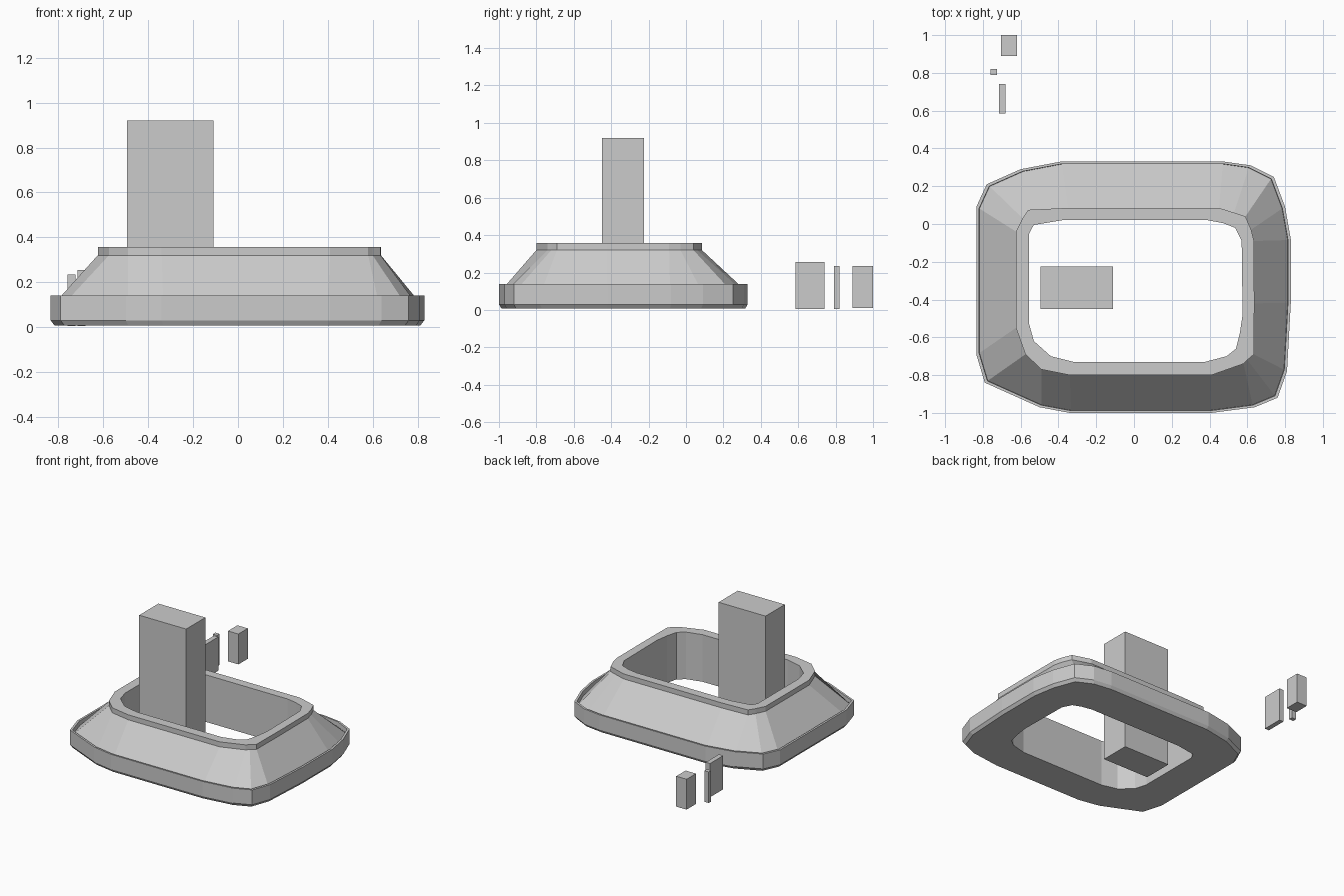
import bpy, bmesh

if "Cube" in bpy.data.objects:
    bpy.data.objects.remove(bpy.data.objects["Cube"])

# Matching plan outlines, counter-clockwise from the front left
OUTER = [(-.34, -1), (.41, -1), (.64, -.97), (.76, -.92), (.81, -.78), (.83, -.42),
         (.83, -.08), (.80, .09), (.74, .25), (.62, .31), (.48, .33), (-.39, .33),
         (-.60, .29), (-.78, .21), (-.835, .09), (-.835, -.69), (-.79, -.84), (-.50, -.97)]
TOP = [(-.34, -.80), (.41, -.80), (.58, -.74), (.60, -.72), (.635, -.69), (.637, -.42),
       (.635, -.09), (.62, -.03), (.59, .04), (.53, .06), (.45, .085), (-.35, .085),
       (-.56, .075), (-.59, .03), (-.625, -.04), (-.625, -.55), (-.575, -.69), (-.49, -.77)]
INNER = [(-.32, -.73), (.375, -.73), (.49, -.70), (.54, -.66), (.56, -.58), (.575, -.48),
         (.57, -.09), (.555, -.06), (.535, -.02), (.47, .005), (.39, .02), (-.38, .02),
         (-.53, -.005), (-.545, -.03), (-.555, -.05), (-.555, -.53), (-.53, -.62), (-.44, -.70)]
CENTRE_Y = -.335


def finish(name, bm):
    bmesh.ops.recalc_face_normals(bm, faces=bm.faces[:])
    mesh = bpy.data.meshes.new(name)
    bm.to_mesh(mesh)
    bm.free()
    obj = bpy.data.objects.new(name, mesh)
    bpy.context.collection.objects.link(obj)
    return obj


def inset(outline, factor):
    return [(x * factor, CENTRE_Y + (y - CENTRE_Y) * factor) for x, y in outline]


def lofted_ring(name, sections):
    """Join (outline, z) sections into a closed tube."""
    bm = bmesh.new()
    loops = [[bm.verts.new((x, y, z)) for x, y in outline] for outline, z in sections]
    count = len(loops[0])
    for a, b in zip(loops, loops[1:] + loops[:1]):
        for i in range(count):
            j = (i + 1) % count
            bm.faces.new((a[i], a[j], b[j], b[i]))
    return finish(name, bm)


def block(name, low, high):
    bm = bmesh.new()
    bmesh.ops.create_cube(bm, size=1)
    for v in bm.verts:
        v.co = [(l + h) / 2 + c * (h - l) for l, h, c in zip(low, high, v.co)]
    return finish(name, bm)


# Hollow base: chamfered foot, upright rim, shallow gutter, sloped skirt, top lip
lofted_ring("base_ring", [
    (inset(OUTER, .98), .008), (OUTER, .03), (OUTER, .14),
    (inset(OUTER, .982), .14), (inset(OUTER, .98), .105),
    (TOP, .32), (TOP, .357), (INNER, .357), (INNER, .008)])

# Upright post inside the opening
block("post", (-.495, -.45, .01), (-.11, -.225, .92))

# Plain blank tiles standing in for the loose numerals
block("marker_tile_near", (-.715, .585, .005), (-.68, .74, .255))
block("marker_tile_middle", (-.76, .79, .005), (-.725, .82, .235))
block("marker_tile_far", (-.705, .89, .01), (-.62, 1.0, .235))
